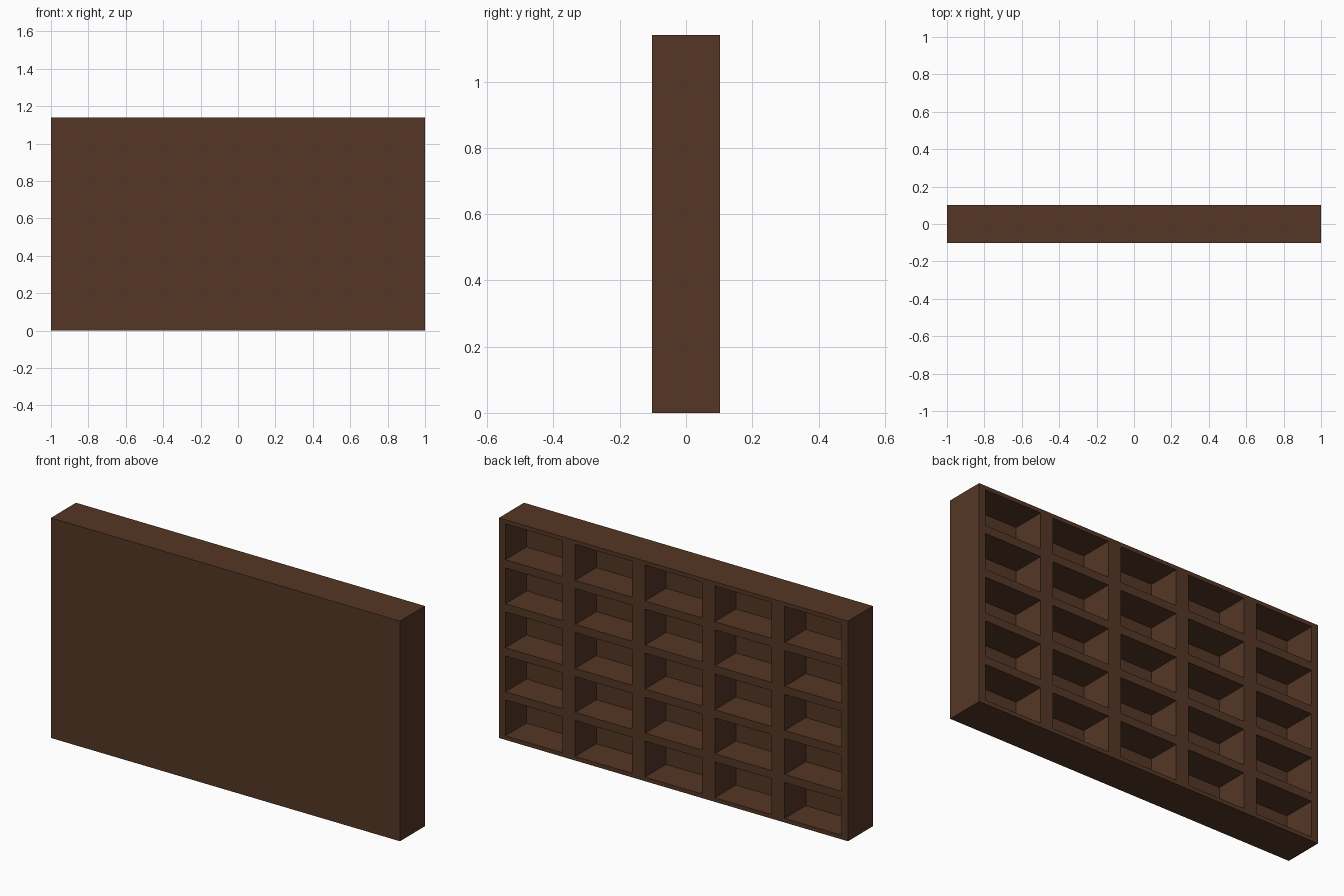
import bpy
import bmesh
from math import radians
from mathutils import Matrix, Vector

cube = bpy.data.objects.get("Cube")
if cube:
    bpy.data.objects.remove(cube, do_unlink=True)

WIDTH, DEPTH, HEIGHT = 2.0, 0.205, 1.14
CELLS = 5
OPENING = 0.815         # share of each cell that is open
POCKET_DEPTH = 0.173

brown = bpy.data.materials.new("dark brown")
brown.use_nodes = True
colour = (0.089, 0.037, 0.0185, 1)
brown.diffuse_color = colour
brown.node_tree.nodes["Principled BSDF"].inputs["Base Color"].default_value = colour

bm = bmesh.new()

# Back face: a grid of equal cells, standing upright and facing +y
place = (Matrix.Translation((0, DEPTH / 2, HEIGHT / 2))
         @ Matrix.Rotation(radians(-90), 4, "X")
         @ Matrix.Diagonal((WIDTH / 2, HEIGHT / 2, 1, 1)))
bmesh.ops.create_grid(bm, x_segments=CELLS, y_segments=CELLS, size=1, matrix=place)
cells = list(bm.faces)

# Outer sides and plain front
rim = [e for e in bm.edges if e.is_boundary]
sides = bmesh.ops.extrude_edge_only(bm, edges=rim)["geom"]
front_verts = [g for g in sides if isinstance(g, bmesh.types.BMVert)]
bmesh.ops.translate(bm, verts=front_verts, vec=(0, -DEPTH, 0))
bmesh.ops.edgeloop_fill(bm, edges=[e for e in bm.edges if e.is_boundary])

# Pockets: shrink each cell to its opening, then sink it
for cell in cells:
    centre = cell.calc_center_median()
    for scale, sink in ((OPENING, 0), (1, POCKET_DEPTH)):
        cell = bmesh.ops.extrude_discrete_faces(bm, faces=[cell])["faces"][0]
        bmesh.ops.scale(bm, verts=cell.verts, vec=Vector((scale, 1, scale)),
                        space=Matrix.Translation(-centre))
        bmesh.ops.translate(bm, verts=cell.verts, vec=(0, -sink, 0))

# Merge coplanar faces and tidy the normals
bmesh.ops.dissolve_limit(bm, angle_limit=radians(1), verts=bm.verts, edges=bm.edges)
bmesh.ops.recalc_face_normals(bm, faces=bm.faces)

mesh = bpy.data.meshes.new("pocketed_panel")
bm.to_mesh(mesh)
bm.free()
mesh.materials.append(brown)
panel = bpy.data.objects.new("pocketed_panel", mesh)
bpy.context.collection.objects.link(panel)
